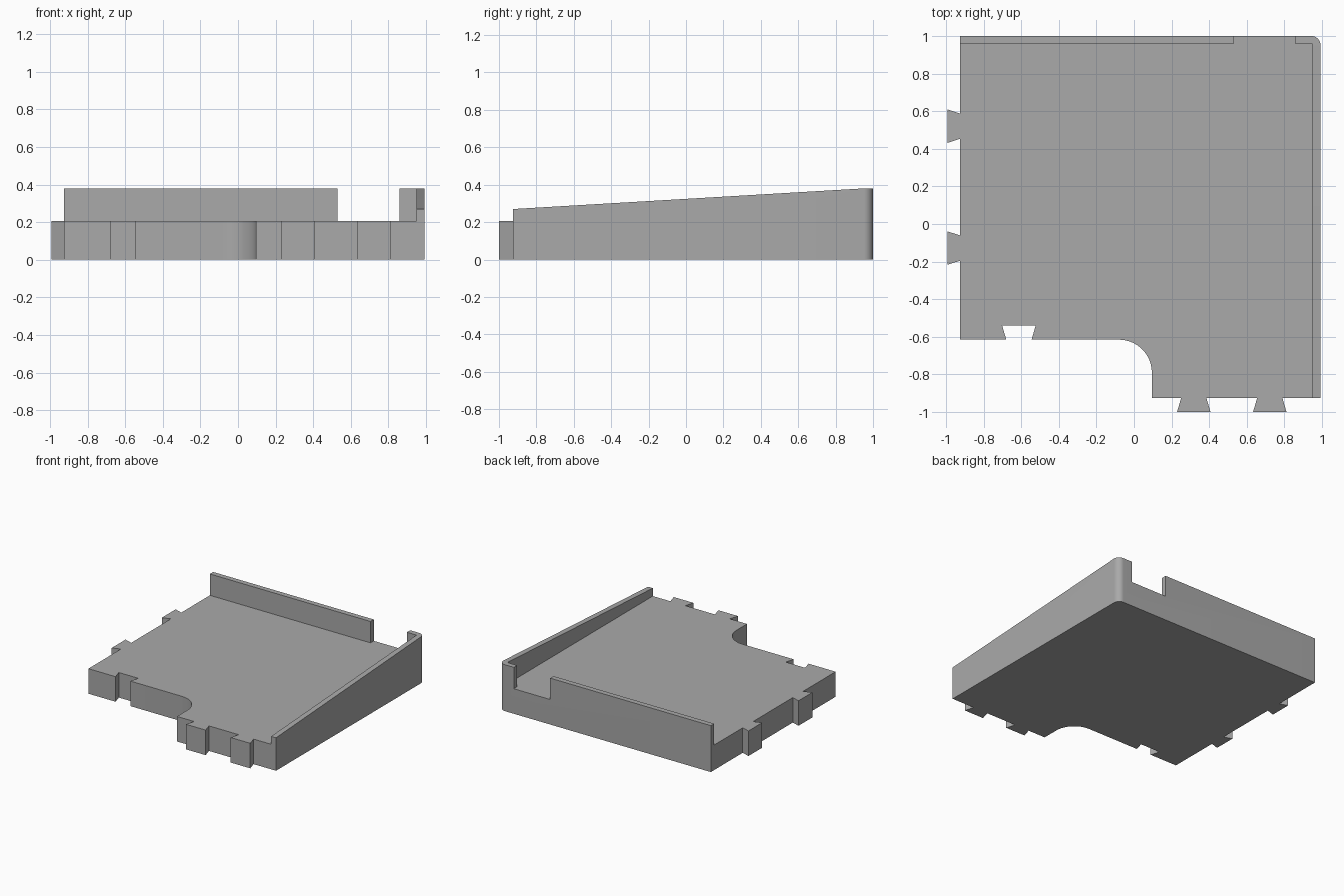
import bpy
import bmesh
from math import sin, cos, pi, radians
from mathutils import Vector

if "Cube" in bpy.data.objects:
    bpy.data.objects.remove(bpy.data.objects["Cube"], do_unlink=True)

LEFT, RIGHT = -0.925, 0.992      # body sides
FRONT, BACK = -0.925, 1.0
STEP = -0.615                    # front edge of the recessed left half
DECK, TOP = 0.205, 0.38
TAB = 0.07                       # dovetail depth

grey = bpy.data.materials.new("plain grey")
grey.use_nodes = True
grey.diffuse_color = (0.4, 0.4, 0.4, 1)
grey.node_tree.nodes["Principled BSDF"].inputs["Base Color"].default_value = (0.4, 0.4, 0.4, 1)


def prism(name, outline, offset):
    """Extrude a closed 3D outline along an offset."""
    bm = bmesh.new()
    face = bm.faces.new([bm.verts.new(p) for p in outline])
    result = bmesh.ops.extrude_face_region(bm, geom=[face])
    verts = [v for v in result["geom"] if isinstance(v, bmesh.types.BMVert)]
    bmesh.ops.translate(bm, verts=verts, vec=offset)
    bmesh.ops.recalc_face_normals(bm, faces=bm.faces[:])
    mesh = bpy.data.meshes.new(name)
    bm.to_mesh(mesh)
    bm.free()
    mesh.materials.append(grey)
    obj = bpy.data.objects.new(name, mesh)
    bpy.context.collection.objects.link(obj)
    return obj


def arc(cx, cy, r, start, end, n=16):
    angles = [radians(start + (end - start) * i / n) for i in range(n + 1)]
    return [(cx + r * cos(a), cy + r * sin(a)) for a in angles]


def dovetail(centre, along, out, depth=TAB):
    """Four points of a flared tab, running in the 'along' direction."""
    c, a, o = Vector(centre), Vector(along), Vector(out) * depth
    return [tuple(p) for p in (c - a * 0.067, c - a * 0.089 + o,
                               c + a * 0.089 + o, c + a * 0.067)]


# Floor outline, anticlockwise from the front left corner
outline = [(LEFT, STEP)]
outline += dovetail((-0.612, STEP), (1, 0), (0, 1), 0.074)      # socket
outline += arc(-0.08, STEP - 0.175, 0.175, 90, 0)               # hollow corner
outline += [(0.095, FRONT)]
for x in (0.318, 0.722):                                        # front tabs
    outline += dovetail((x, FRONT), (1, 0), (0, -1), BACK * 0.075)
outline += [(RIGHT, FRONT)]
outline += arc(RIGHT - 0.05, BACK - 0.05, 0.05, 0, 90)          # rounded corner
outline += [(LEFT, BACK)]
for y in (0.52, -0.128):                                        # left tabs
    outline += dovetail((LEFT, y), (0, -1), (-1, 0), 0.067)

tile = prism("corner_tile", [(x, y, 0) for x, y in outline], (0, 0, TOP))

# Space above the deck, with the gap in the back wall
room = [(-2, -2), (0.948, -2), (0.948, 0.957), (0.86, 0.957),
        (0.86, 2), (0.53, 2), (0.53, 0.957), (-2, 0.957)]
room_cutter = prism("room_cutter", [(x, y, DECK) for x, y in room], (0, 0, 1))

# Wedge that slopes the top of the side wall
slope = (TOP - 0.27) / (0.945 - FRONT)
wedge = [(-2, TOP - slope * 2.945), (0.945, TOP), (0.945, 1), (-2, 1)]
slope_cutter = prism("slope_cutter", [(0.9, y, z) for y, z in wedge], (1, 0, 0))

for cutter in (room_cutter, slope_cutter):
    cutter.hide_render = True
    mod = tile.modifiers.new(cutter.name, "BOOLEAN")
    mod.operation = "DIFFERENCE"
    mod.solver = "EXACT"
    mod.object = cutter

# Bake the cuts and drop the cutters
bpy.context.view_layer.update()
baked = bpy.data.meshes.new_from_object(
    tile.evaluated_get(bpy.context.evaluated_depsgraph_get()))
tile.modifiers.clear()
tile.data = baked
for cutter in (room_cutter, slope_cutter):
    bpy.data.objects.remove(cutter, do_unlink=True)

# Smooth the rounded corners only
bpy.ops.object.select_all(action="DESELECT")
tile.select_set(True)
bpy.context.view_layer.objects.active = tile
bpy.ops.object.shade_smooth_by_angle(angle=radians(30))
